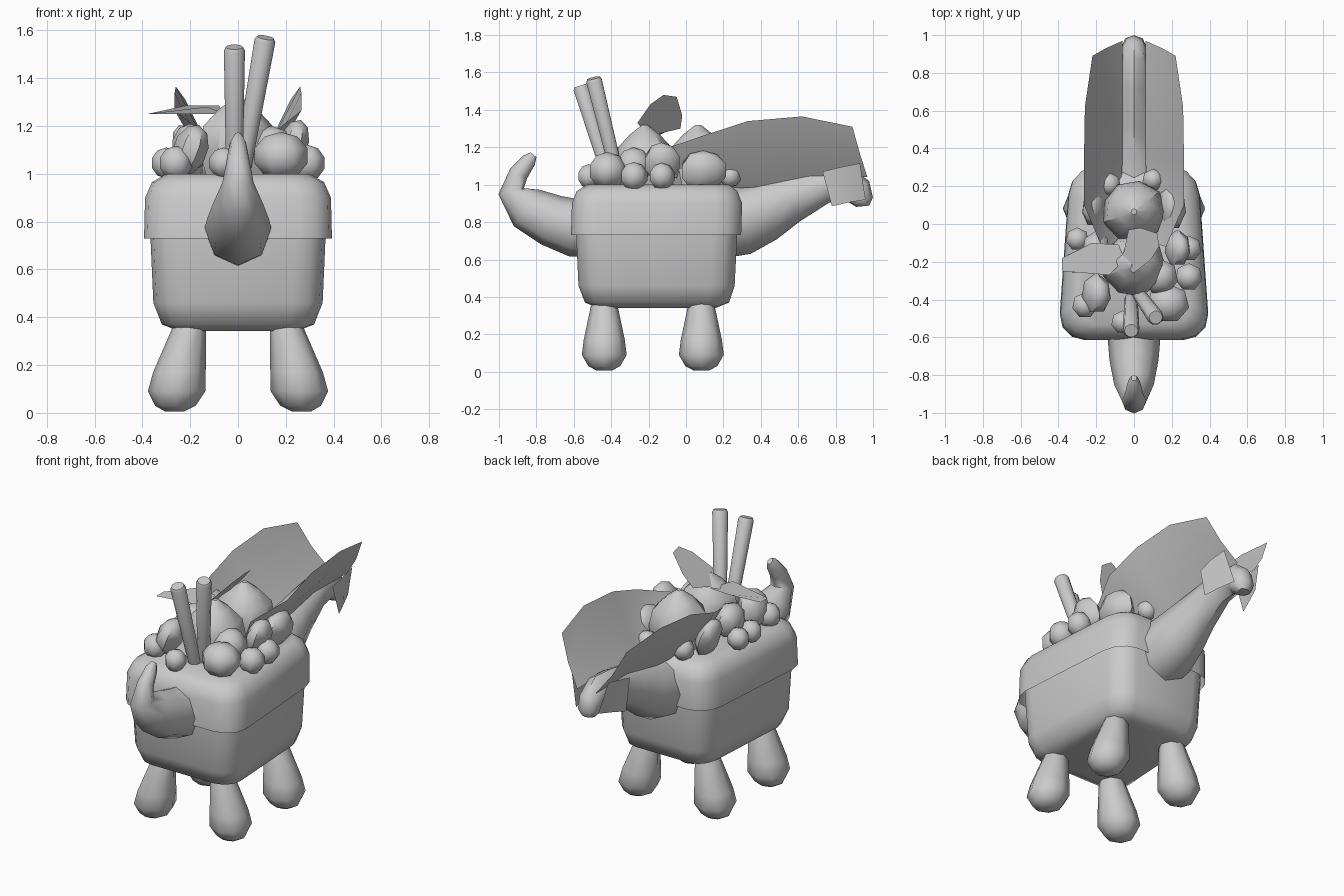
import bpy, bmesh, math
from mathutils import Vector, Matrix

if "Cube" in bpy.data.objects:
    bpy.data.objects.remove(bpy.data.objects["Cube"])

grey = bpy.data.materials.new("light_grey")
grey.use_nodes = True
grey.diffuse_color = (0.6, 0.6, 0.6, 1)
grey.node_tree.nodes["Principled BSDF"].inputs["Base Color"].default_value = (0.6, 0.6, 0.6, 1)


def finish(name, bm, angle=50, closed=True):
    if closed:
        bmesh.ops.recalc_face_normals(bm, faces=bm.faces)
    mesh = bpy.data.meshes.new(name)
    bm.to_mesh(mesh)
    bm.free()
    mesh.materials.append(grey)
    obj = bpy.data.objects.new(name, mesh)
    bpy.context.collection.objects.link(obj)
    bpy.ops.object.select_all(action='DESELECT')
    obj.select_set(True)
    bpy.context.view_layer.objects.active = obj
    bpy.ops.object.shade_smooth_by_angle(angle=math.radians(angle))
    return obj


def loft(name, rings, angle=50, cap_start=True):
    """Skin a list of equal-length rings and cap the ends."""
    bm = bmesh.new()
    loops = [[bm.verts.new(p) for p in ring] for ring in rings]
    n = len(loops[0])
    for a, b in zip(loops, loops[1:]):
        for i in range(n):
            j = (i + 1) % n
            bm.faces.new((a[i], a[j], b[j], b[i]))
    if cap_start:
        bm.faces.new(loops[0])
    bm.faces.new(loops[-1])
    return finish(name, bm, angle)


def circle(n):
    return [(math.cos(2 * math.pi * i / n), math.sin(2 * math.pi * i / n)) for i in range(n)]


def rounded_ring(z, half, y0, y1, r):
    """Rounded rectangle that narrows slightly toward the back."""
    pts = []
    for k, (sx, yc) in enumerate(((1, y1 - r), (-1, y1 - r), (-1, y0 + r), (1, y0 + r))):
        for s in range(4):
            a = math.pi / 2 * (k + s / 3)
            x, y = sx * (half - r) + r * math.cos(a), yc + r * math.sin(a)
            pts.append((x * (1 - 0.18 * (y + 0.46)), y, z))
    return pts


def swept(name, stations):
    """Octagonal body along a path in the y-z plane: (y, z, half width, half height)."""
    rings = []
    for i, (y, z, w, h) in enumerate(stations):
        a, b = stations[max(i - 1, 0)], stations[min(i + 1, len(stations) - 1)]
        t = Vector((0, b[0] - a[0], b[1] - a[1])).normalized()
        up = Vector((1, 0, 0)).cross(t)
        rings.append([Vector((c * w, y, z)) + up * s * h for c, s in circle(8)])
    return loft(name, rings)


def sheet(name, rows):
    bm = bmesh.new()
    grid = [[bm.verts.new(p) for p in row] for row in rows]
    for a, b in zip(grid, grid[1:]):
        for i in range(len(a) - 1):
            bm.faces.new((a[i], a[i + 1], b[i + 1], b[i]))
    return finish(name, bm, 60, False)


# Tub body running up inside an open-bottomed lid
loft("tub_body", [rounded_ring(*p) for p in (
    (0.342, 0.25, -0.47, 0.16, 0.08), (0.37, 0.32, -0.54, 0.23, 0.11),
    (0.46, 0.355, -0.575, 0.26, 0.13), (0.75, 0.367, -0.588, 0.275, 0.13),
    (0.9, 0.37, -0.59, 0.28, 0.13))])
loft("lid", [rounded_ring(*p) for p in (
    (0.73, 0.392, -0.615, 0.295, 0.14), (0.9, 0.388, -0.61, 0.3, 0.14),
    (0.965, 0.36, -0.585, 0.275, 0.13), (1.0, 0.3, -0.53, 0.23, 0.1))], cap_start=False)

# Four stubby legs, wide at the foot
for side, sx in (("left", 1), ("right", -1)):
    for end, y in (("front", -0.437), ("back", 0.082)):
        loft(f"{side}_{end}_leg", [
            [(sx * (x + r * c), y + r * s, z) for c, s in circle(8)]
            for z, x, r in ((0.4, 0.2, 0.05), (0.35, 0.205, 0.072), (0.17, 0.245, 0.11),
                            (0.09, 0.257, 0.12), (0.03, 0.262, 0.085), (0.006, 0.265, 0.04))])

# Curled tail in front and neck with drooping head behind
swept("curled_tail", [(-0.45, 0.765, 0.14, 0.155), (-0.6, 0.77, 0.14, 0.155), (-0.72, 0.81, 0.13, 0.14),
                      (-0.85, 0.875, 0.105, 0.12), (-0.935, 0.965, 0.065, 0.07),
                      (-0.895, 1.06, 0.047, 0.052), (-0.84, 1.13, 0.034, 0.04),
                      (-0.815, 1.16, 0.015, 0.02)])
swept("neck_and_head", [(0.15, 0.79, 0.17, 0.19), (0.3, 0.81, 0.17, 0.185), (0.42, 0.86, 0.145, 0.165),
                        (0.56, 0.925, 0.11, 0.13), (0.74, 0.995, 0.08, 0.095),
                        (0.86, 1.005, 0.07, 0.095), (0.92, 0.965, 0.068, 0.08),
                        (0.942, 0.915, 0.065, 0.06), (0.945, 0.885, 0.04, 0.035)])

# Paired fins and cheek flaps
outer = [(0.17, -0.12, 1.19), (0.265, 0.1, 1.265), (0.265, 0.33, 1.34), (0.26, 0.62, 1.365), (0.22, 0.89, 1.31)]
inner = [(0.08, -0.1, 1.05), (0.07, 0.15, 0.98), (0.06, 0.36, 0.985), (0.06, 0.65, 1.045), (0.06, 0.97, 1.04)]
flap = [[(0.13, 0.73, 1.07), (0.14, 0.78, 0.885)], [(0.135, 0.83, 1.095), (0.11, 0.87, 0.905)],
        [(0.125, 0.93, 1.115), (0.075, 0.96, 0.92)]]
for side, sx in (("left", 1), ("right", -1)):
    rows = []
    for o, i in zip(outer, inner):
        mid = (Vector(o) + Vector(i)) / 2 + Vector((0.01, 0, -0.01))
        rows.append([(sx * p[0], p[1], p[2]) for p in (o, mid, i)])
    sheet(f"{side}_fin", rows)
    sheet(f"{side}_cheek_flap", [[(sx * x, y, z) for x, y, z in row] for row in flap])

# Two sticks standing in the pile
for name, a, b in (("centre_stick", (-0.015, -0.4, 1.0), (-0.015, -0.565, 1.53)),
                   ("leaning_stick", (0.015, -0.355, 1.0), (0.115, -0.495, 1.57))):
    a, b = Vector(a), Vector(b)
    turn = (b - a).to_track_quat('Z', 'Y')
    n = (b - a).length
    loft(name, [[a + turn @ Vector((r * c, r * s, h)) for c, s in circle(10)]
                for h, r in ((0, 0.035), (n - 0.015, 0.044), (n, 0.036))], 40)

# Leaves on top of the pile
bm = bmesh.new()
bm.faces.new([bm.verts.new(p) for p in (
    (-0.38, -0.18, 1.25), (-0.22, -0.1, 1.285), (-0.08, -0.11, 1.285), (-0.05, -0.19, 1.25),
    (-0.13, -0.27, 1.28), (-0.38, -0.25, 1.25))])
finish("flat_leaf", bm, 60, False)
bm = bmesh.new()
bm.faces.new([bm.verts.new((0.9 * (z - 1.26) - 0.065, y, z)) for y, z in (
    (-0.2, 1.26), (-0.26, 1.33), (-0.19, 1.43), (-0.12, 1.48), (-0.05, 1.47), (-0.02, 1.37), (-0.03, 1.3))])
finish("upright_leaf", bm, 60, False)


# Heap of fruit: two pointed mounds, long pieces and round berries
def fruit(name, x, y, z, sx, sy, sz, lean=0):
    bm = bmesh.new()
    bmesh.ops.create_uvsphere(bm, u_segments=7, v_segments=5, radius=1)
    bmesh.ops.transform(bm, verts=bm.verts, matrix=Matrix.Translation((x, y, z))
                        @ Matrix.Rotation(lean, 4, 'Y') @ Matrix.Diagonal((sx, sy, sz, 1)))
    finish(name, bm, 48)


for name, y in (("back_mound", 0.065), ("front_mound", -0.22)):
    loft(name, [[(r * c * (1 + 0.06 * (i % 2)), y + r * s, z) for i, (c, s) in enumerate(circle(9))]
                for z, r in ((0.98, 0.13), (1.1, 0.165), (1.2, 0.145), (1.27, 0.08), (1.32, 0.015))], 32)

for i, p in enumerate(((0.18, -0.42, 1.075, 0.12, 0.11, 0.1), (-0.2, -0.37, 1.1, 0.075, 0.11, 0.11, 0.35),
                       (0.23, -0.13, 1.12, 0.065, 0.1, 0.11, 0.3), (0.2, 0.09, 1.075, 0.075, 0.13, 0.11, 0.2),
                       (-0.21, 0.08, 1.09, 0.06, 0.1, 0.12, -0.3), (-0.2, -0.14, 1.11, 0.08, 0.11, 0.1),
                       (0.14, -0.28, 1.1, 0.1, 0.1, 0.1))):
    fruit(f"fruit_piece_{i + 1}", *p)
for i, (x, y, r) in enumerate(((-0.26, -0.43, 0.072), (-0.06, -0.52, 0.065), (0.29, -0.28, 0.077),
                               (0.29, -0.13, 0.072), (-0.3, -0.2, 0.065), (-0.3, -0.08, 0.065),
                               (0.1, 0.235, 0.06), (-0.13, 0.21, 0.065))):
    fruit(f"berry_{i + 1}", x, y, 1.045, r, r, r)
